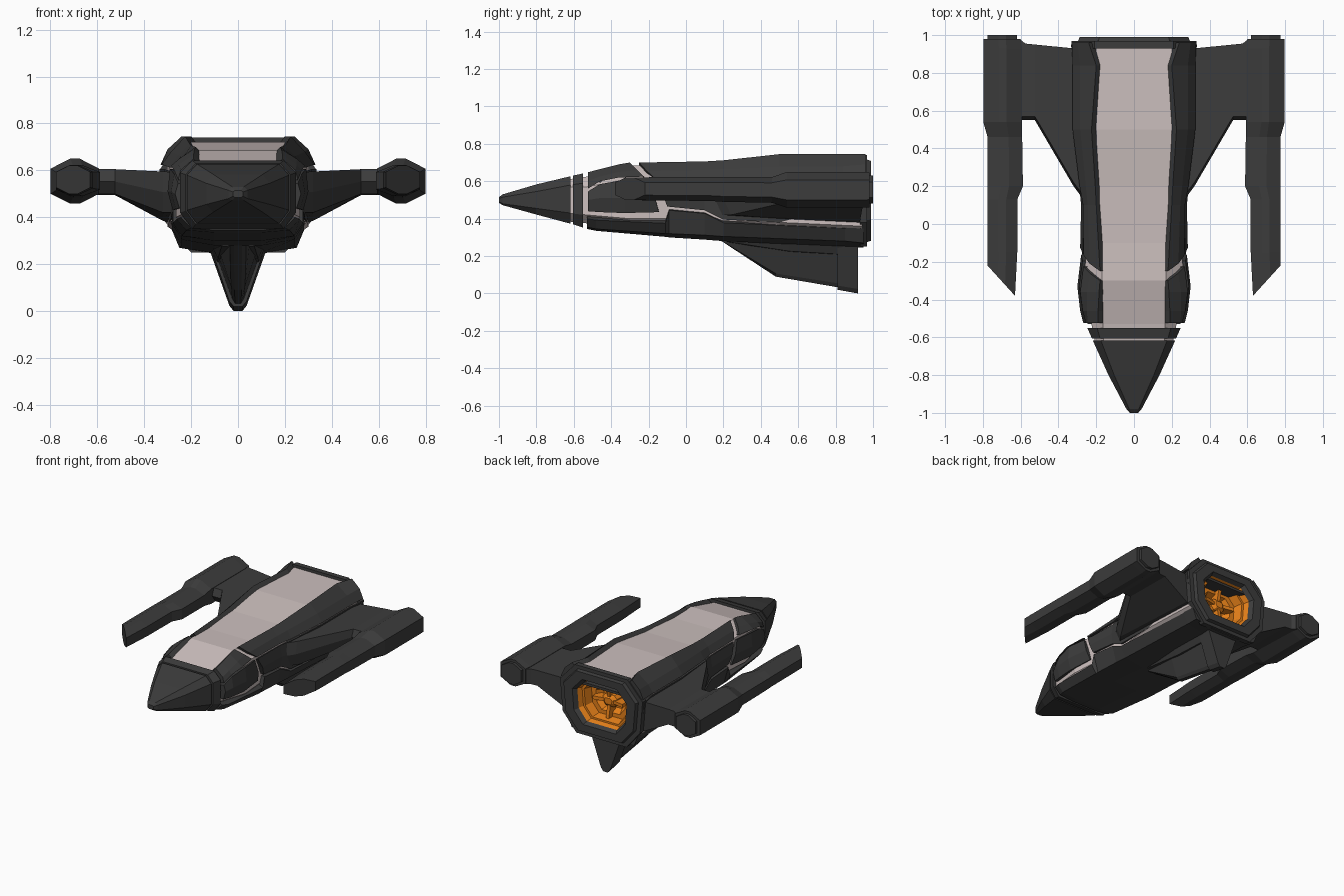
import bpy, bmesh
from mathutils import Vector


def material(name, rgb):
    m = bpy.data.materials.new(name)
    m.diffuse_color = (*rgb, 1)
    return m


DARK = material("dark_hull", (0.045, 0.045, 0.045))
PALE = material("pale_core", (0.6, 0.52, 0.51))
GLOW = material("engine_orange", (0.8, 0.22, 0.01))


def loft(name, rings, mat=DARK, caps=(True, True), strip_caps=False, mirror=False):
    """Skin closed rings of 3D points; flat shaded."""
    bm = bmesh.new()
    vs = [[bm.verts.new(p) for p in r] for r in rings]
    n = len(rings[0])
    for a, b in zip(vs, vs[1:]):
        for i in range(n):
            j = (i + 1) % n
            bm.faces.new((a[i], a[j], b[j], b[i]))
    for use, r in zip(caps, (vs[0], vs[-1])):
        if use and strip_caps:
            for i in range(n // 2 - 1):
                bm.faces.new((r[i], r[i + 1], r[n - 2 - i], r[n - 1 - i]))
        elif use:
            bm.faces.new(r)
    bmesh.ops.recalc_face_normals(bm, faces=bm.faces)
    me = bpy.data.meshes.new(name)
    bm.to_mesh(me)
    bm.free()
    me.materials.append(mat)
    ob = bpy.data.objects.new(name, me)
    bpy.context.collection.objects.link(ob)
    if mirror:
        ob.modifiers.new("mirror", 'MIRROR')
    return ob


def sym(half):
    """Half section (x >= 0) to a full left-right symmetric one."""
    return half + [(-x, y, z) for x, y, z in reversed(half)]


def shell(name, stations, full=True, k=0.86):
    """Armour plate: open outer polyline thickened towards the ship axis."""
    rings = []
    for s in stations:
        outer = sym(s) if full else s
        rings.append(outer + [(x * k, y, 0.5 + (z - 0.5) * k) for x, y, z in reversed(outer)])
    loft(name, rings, strip_caps=True, mirror=not full)


def at(y, *xz):
    return [(x, y, z) for x, z in xz]


def body(y, ws, zt, w, z1, z2, wb, zb):
    return sym(at(y, (ws, zt), (w, z1), (w, z2), (wb, zb)))


# Pale inner core seen through the panel gaps
loft("inner_core", [
    body(-0.63, .16, .61, .205, .57, .43, .16, .385),
    body(-0.53, .165, .625, .225, .57, .42, .17, .375),
    body(-0.30, .17, .685, .265, .615, .40, .20, .35),
    body(-0.10, .17, .68, .25, .615, .40, .20, .33),
    body(0.20, .19, .69, .262, .61, .39, .20, .31),
    body(0.50, .20, .72, .295, .62, .38, .20, .30),
    body(0.94, .20, .72, .30, .62, .36, .20, .29)], PALE, caps=(True, False))

# Nose cone and collar ring
loft("nose_cone", [
    body(-1.0, .012, .515, .022, .508, .49, .012, .484),
    body(-0.98, .025, .53, .04, .515, .48, .025, .472),
    body(-0.80, .105, .583, .135, .545, .455, .105, .422),
    body(-0.617, .175, .627, .218, .58, .43, .175, .373)])
loft("nose_ring", [
    body(-0.605, .18, .63, .223, .582, .428, .18, .37),
    body(-0.55, .195, .642, .247, .59, .42, .195, .352)])

# Canopy plate over the front body
shell("canopy", [
    at(-0.525, (.19, .648), (.245, .60), (.255, .56)),
    at(-0.46, (.19, .665), (.25, .625), (.272, .60)),
    at(-0.36, (.185, .69), (.25, .65), (.285, .62)),
    [(.18, -.30, .70), (.235, -.26, .66), (.268, -.225, .625)]])

# Long dorsal plate
shell("dorsal_plate", [
    [(.18, -.25, .70), (.235, -.21, .655), (.268, -.165, .615)],
    at(0.10, (.20, .706), (.245, .66), (.27, .612)),
    at(0.20, (.205, .712), (.255, .665), (.288, .612)),
    at(0.50, (.225, .745), (.285, .68), (.325, .625)),
    at(0.84, (.20, .745), (.285, .68), (.325, .625)),
    at(0.96, (.24, .745), (.30, .69), (.33, .625))])

# Side plates, front and rear
shell("front_side_plate", [
    at(-0.525, (.255, .545), (.268, .50), (.25, .44)),
    at(-0.46, (.272, .585), (.285, .51), (.265, .435)),
    at(-0.33, (.29, .607), (.30, .51), (.278, .43)),
    [(.272, -.195, .605), (.28, -.165, .51), (.262, -.145, .435)]], full=False)
shell("rear_side_plate", [
    [(.27, -.16, .60), (.285, -.125, .53), (.275, -.10, .465)],
    at(0.10, (.267, .597), (.28, .52), (.272, .445)),
    at(0.20, (.285, .597), (.29, .50), (.285, .395)),
    at(0.50, (.315, .605), (.31, .50), (.295, .38)),
    at(0.85, (.315, .605), (.31, .50), (.285, .365)),
    at(0.95, (.335, .605), (.32, .50), (.30, .41))], full=False)

# Belly plate
shell("belly_plate", [
    at(-0.53, (.245, .40), (.20, .355), (.10, .345)),
    at(-0.48, (.262, .392), (.22, .345), (.10, .335)),
    at(-0.11, (.278, .375), (.24, .32), (.10, .303)),
    at(-0.09, (.276, .445), (.24, .32), (.10, .30)),
    at(0.10, (.272, .428), (.24, .312), (.10, .288)),
    at(0.20, (.284, .378), (.24, .305), (.10, .28)),
    at(0.85, (.28, .348), (.24, .28), (.10, .25)),
    at(0.95, (.30, .39), (.25, .27), (.10, .245))])


# Engine: rear collar, nozzle lip, orange bowl with hub and vanes
def octa(y, k):
    return sym([(x * k, y, 0.5 + z * k) for x, z in
                ((.21, .24), (.33, .11), (.31, -.12), (.20, -.25))])


loft("engine_collar", [octa(.93, .72), octa(.93, 1), octa(.968, 1), octa(.968, .9),
                       octa(.99, .87), octa(.99, .66), octa(.96, .60)], caps=(False, False))
loft("engine_bowl", [octa(.97, .63), octa(.92, .57), octa(.92, .52), octa(.86, .47),
                     octa(.86, .36), octa(.81, .28)], GLOW, caps=(False, True))
loft("engine_hub", [octa(.80, .19), octa(.87, .17), octa(.89, .09)], GLOW)
for i, (dx, dz) in enumerate(((1, 0), (-1, 0), (0, 1), (0, -1))):
    d, t = Vector((dx, 0, dz)), Vector((dz, 0, dx)) * 0.012
    rings = []
    for r, y in ((0.02, .88), (0.12, .90)):
        c = d * r + Vector((0, y, 0.5))
        rings.append([c + t, c - t, c - t - Vector((0, .07, 0)), c + t - Vector((0, .07, 0))])
    loft(f"engine_vane_{i + 1}", rings, GLOW)


# Wings
def wing(x, y0, y1, zt, zf, zb):
    return [(x, y0 + .02, zt), (x, y1, zt), (x, y1, zb), (x, y0 + .04, zf), (x, y0, (zt + zf) / 2)]


loft("wing", [wing(.26, .12, .93, .592, .42, .37), wing(.32, .20, .93, .595, .42, .385),
              wing(.525, .55, .95, .605, .50, .495), wing(.575, .55, .955, .605, .50, .495),
              wing(.60, .55, .975, .605, .50, .495), wing(.66, .55, .975, .605, .50, .495)],
     mirror=True)


# Wing-tip pods
def pod(y, x0, x1, z0, z1, slant=0.0):
    m, e = (x0 + x1) / 2, (z1 - z0) * 0.22
    pts = ((x1, z1 - e), (x1, z0 + e), (m + .02, z0), (m - .02, z0),
           (x0, z0 + e), (x0, z1 - e), (m - .02, z1), (m + .02, z1))
    return [(x, y + slant * (x - x0), z) for x, z in pts]


loft("wing_pod", [
    pod(-0.38, .63, .775, .50, .62, 1.1), pod(-0.15, .618, .775, .497, .622),
    pod(0.13, .618, .775, .495, .622), pod(0.20, .588, .775, .49, .622),
    pod(0.46, .592, .775, .485, .622), pod(0.54, .592, .798, .458, .65),
    pod(0.93, .592, .798, .458, .65), pod(0.98, .60, .798, .46, .648)], mirror=True)
loft("pod_cap", [pod(0.97, .62, .775, .48, .63), pod(1.0, .62, .775, .48, .63)], mirror=True)


# Ventral fin with heavier trailing block
def fin(y, wt, zb, wb, zt=0.30):
    zm = zb + (zt - zb) * 0.08
    return sym(at(y, (wt, zt), (wb, zm), (wb * 0.5, zb)))


loft("ventral_fin", [fin(.19, .05, .28, .035), fin(.48, .095, .09, .03), fin(.83, .115, .03, .025)])
loft("fin_root", [fin(.22, .08, .275, .07), fin(.55, .125, .22, .085), fin(.86, .135, .20, .09)])
loft("fin_trailing_block", [fin(.81, .125, .02, .037), fin(.92, .135, 0.0, .037)])
